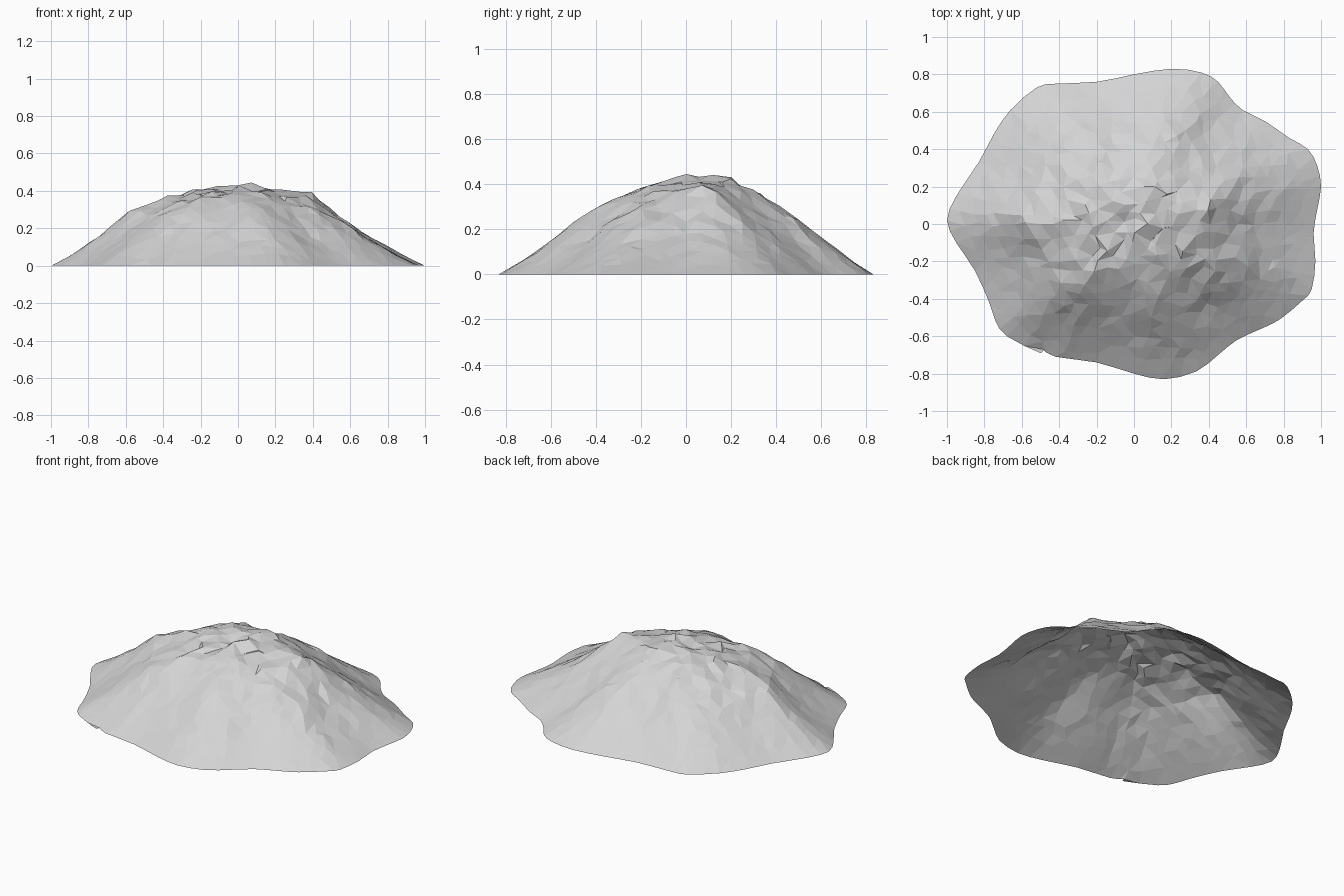
import bpy
import math
import random
from mathutils import Vector, noise
from mathutils.geometry import delaunay_2d_cdt

if "Cube" in bpy.data.objects:
    bpy.data.objects.remove(bpy.data.objects["Cube"], do_unlink=True)

random.seed(4)

# Footprint of the mound, counter-clockwise, in hundredths
FOOTPRINT = [(100, 20), (98, 31), (93, 40), (83, 46), (70, 55), (58, 61), (51, 68), (45, 76),
             (36, 81), (20, 83), (0, 80), (-20, 76), (-42, 75), (-52, 73), (-66, 61),
             (-75, 48), (-83, 33), (-95, 15), (-100, 2), (-95, -10), (-85, -25), (-77, -43),
             (-74, -52), (-68, -60), (-50, -69), (-49, -67), (-42, -71),
             (-20, -74), (0, -80), (16, -83), (33, -79), (45, -70), (55, -62), (68, -56),
             (78, -51), (90, -41), (95, -35), (97, -20), (96, -5), (98, 8)]
# Height against distance from the middle, as a share of the footprint radius
SLOPE = [(0, .4), (.2, .39), (.34, .35), (.5, .28), (.6, .22), (.72, .145), (.9, .048), (1, 0)]
# Knolls and saddles: x, y, width, height
KNOLLS = [(.1, .14, .14, .04), (-.17, .17, .13, .03), (.38, .07, .12, .06),
          (-.56, 0, .12, .02), (.03, -.02, .1, .025), (-.06, .02, .07, -.02)]
SPACING = .07


def rounded(points):
    """Adds a smoothly curved midpoint between neighbouring points."""
    out = []
    for i, b in enumerate(points):
        a, c, d = points[i - 1], points[(i + 1) % len(points)], points[(i + 2) % len(points)]
        out += [b, (9 * (b + c) - a - d) / 16]
    return out


def interpolate(table, x):
    for (x0, y0), (x1, y1) in zip(table, table[1:]):
        if x <= x1:
            return y0 + (y1 - y0) * (x - x0) / max(x1 - x0, 1e-6)
    return table[-1][1]


outline = rounded([Vector(p) / 100 for p in FOOTPRINT])
polar = sorted((math.atan2(p.y, p.x), p.length) for p in outline)
radius_table = ([(polar[-1][0] - math.tau, polar[-1][1])] + polar
                + [(polar[0][0] + math.tau, polar[0][1])])


def share(p):
    """Distance from the middle: 0 at the centre, 1 on the footprint."""
    return min(1, p.length / interpolate(radius_table, math.atan2(p.y, p.x)))


def surface_point(p):
    t = share(p)
    if t > .97:
        return Vector((p.x, p.y, 0))
    angle = math.atan2(p.y, p.x)
    # The -x and back flanks are fuller than the others
    fullness = .06 * max(0, -math.cos(angle)) + .035 * max(0, math.sin(angle))
    z = interpolate(SLOPE, max(0, t - fullness * math.sin(math.pi * t)))
    for x, y, width, height in KNOLLS:
        z += height * math.exp(-((p.x - x) ** 2 + (p.y - y) ** 2) / width ** 2)
    # Gullies running down the flanks, and rough rock near the top
    ray = Vector((math.cos(angle) * 3, math.sin(angle) * 3, t))
    z += .01 * noise.noise(ray) * math.sin(math.pi * t)
    rough = max(0, 1 - t) ** .7
    z += .016 * rough * noise.noise(Vector((p.x, p.y, 0)) * 9)
    z += random.uniform(-.014, .014) * rough
    # Sideways shift makes small overhanging ledges on the crown
    shift = .03 * max(0, 1 - t / .7)
    return Vector((p.x + random.uniform(-shift, shift),
                   p.y + random.uniform(-shift, shift), max(0, z)))


# Scatter points in a loose triangular pattern inside the footprint
points = list(outline)
rows = int(1 / SPACING) + 2
for j in range(-rows, rows + 1):
    for i in range(-rows, rows + 1):
        p = Vector(((i + .5 * (j % 2)) * SPACING, j * SPACING * .87))
        p += Vector((random.uniform(-.02, .02), random.uniform(-.02, .02)))
        if share(p) < .95:
            points.append(p)

flat = delaunay_2d_cdt(points, [], [list(range(len(outline)))], 1, 1e-5)

# Rock mound: an open faceted shell
mesh = bpy.data.meshes.new("rock_mound")
mesh.from_pydata([surface_point(p) for p in flat[0]], [], flat[2])
mesh.update()
mound = bpy.data.objects.new("rock_mound", mesh)
bpy.context.collection.objects.link(mound)

# Plain grey stone
stone = bpy.data.materials.new("light_grey_stone")
stone.use_nodes = True
colour = (.66, .66, .66, 1)
stone.diffuse_color = colour
stone.node_tree.nodes["Principled BSDF"].inputs["Base Color"].default_value = colour
mesh.materials.append(stone)
